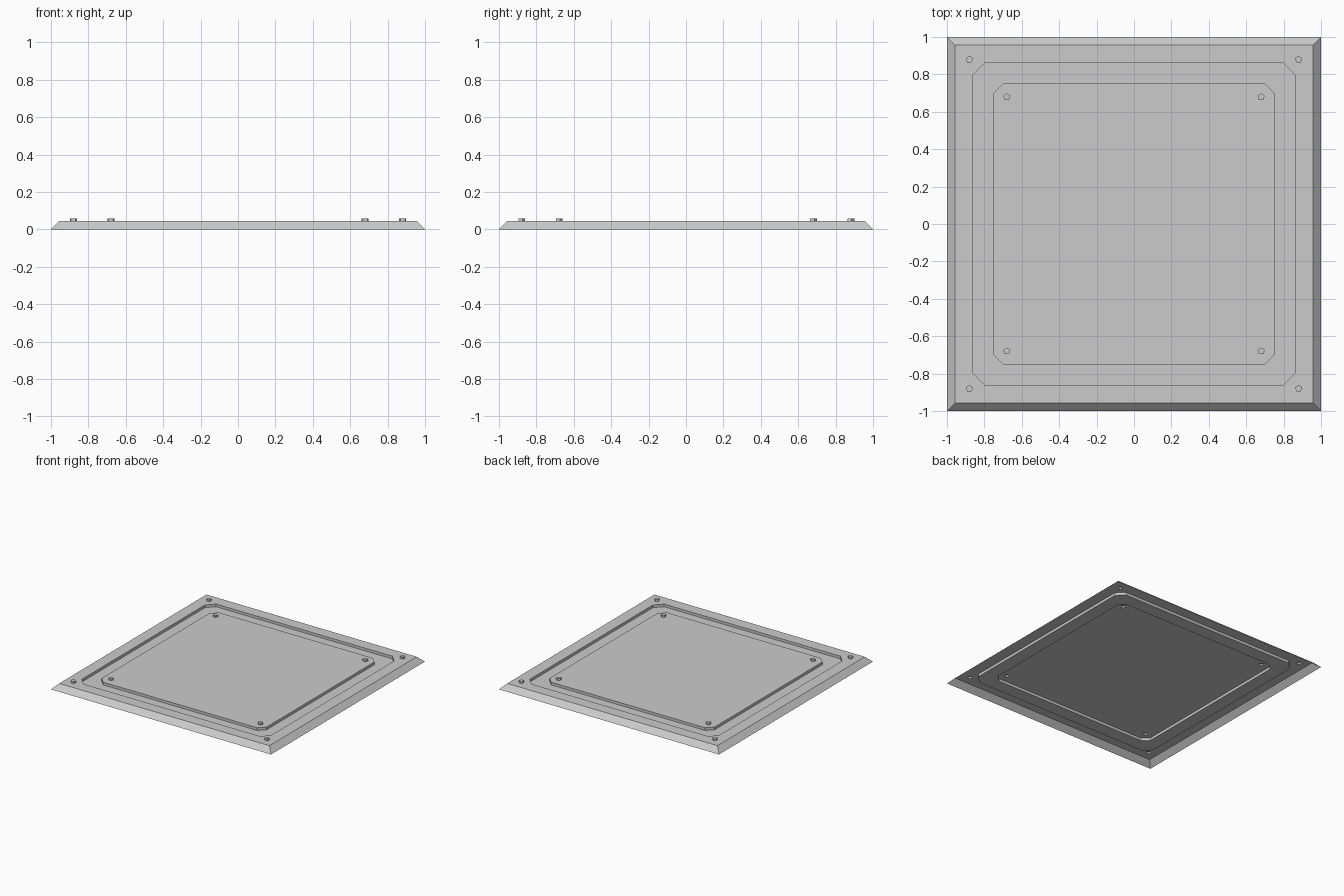
import bpy, bmesh
from math import cos, sin, pi

if "Cube" in bpy.data.objects:
    bpy.data.objects.remove(bpy.data.objects["Cube"])

TOP, FLOOR, BOLT_TOP = 0.044, 0.022, 0.059
BOLT_R, BOLT_SIDES = 0.02, 5


def finish(bm, name):
    mesh = bpy.data.meshes.new(name)
    bm.to_mesh(mesh)
    bm.free()
    obj = bpy.data.objects.new(name, mesh)
    bpy.context.collection.objects.link(obj)
    return obj


def ring(bm, pts, z):
    return [bm.verts.new((x, y, z)) for x, y in pts]


def square(h):
    return [(h, h), (-h, h), (-h, -h), (h, -h)]


def clipped_square(h, c):
    return [(h, c), (c, h), (-c, h), (-h, c), (-h, -c), (-c, -h), (c, -h), (h, -c)]


def pentagon(cx, cy):
    angles = [pi / 2 + 2 * pi * i / BOLT_SIDES for i in range(BOLT_SIDES)]
    return [(cx + BOLT_R * cos(a), cy + BOLT_R * sin(a)) for a in angles]


def bridge(bm, low, high):
    n = len(low)
    for i in range(n):
        j = (i + 1) % n
        bm.faces.new((low[i], low[j], high[j], high[i]))


def fill(bm, loops):
    edges = []
    for loop in loops:
        for i, v in enumerate(loop):
            w = loop[(i + 1) % len(loop)]
            edges.append(bm.edges.get((v, w)) or bm.edges.new((v, w)))
    bmesh.ops.triangle_fill(bm, edges=edges, use_beauty=True, normal=(0, 0, 1))


# floor panel: open-bottomed sheet with bevelled skirt and recessed channel
bm = bmesh.new()
foot, rim = ring(bm, square(1.0), 0), ring(bm, square(0.956), TOP)
outer = clipped_square(0.86, 0.80)
inner = clipped_square(0.75, 0.70)
outer_top, outer_low = ring(bm, outer, TOP), ring(bm, outer, FLOOR)
inner_low, inner_top = ring(bm, inner, FLOOR), ring(bm, inner, TOP)
bridge(bm, foot, rim)
bridge(bm, outer_top, outer_low)
bridge(bm, outer_low, inner_low)
bridge(bm, inner_low, inner_top)
fill(bm, [rim, outer_top] + [ring(bm, pentagon(x, y), TOP) for x, y in square(0.88)])
fill(bm, [inner_top] + [ring(bm, pentagon(x, y), TOP) for x, y in square(0.68)])
for f in bm.faces:
    f.normal_update()
    if f.normal.z < -0.1:
        f.normal_flip()
finish(bm, "floor_panel")

# bolts: small raised heads at the corners of the rim and the centre plate
for label, h in (("rim_bolt", 0.88), ("plate_bolt", 0.68)):
    for i, (x, y) in enumerate(square(h)):
        bm = bmesh.new()
        low, high = ring(bm, pentagon(x, y), TOP), ring(bm, pentagon(x, y), BOLT_TOP)
        bridge(bm, low, high)
        bm.faces.new(high)
        finish(bm, f"{label}_{i + 1}")
